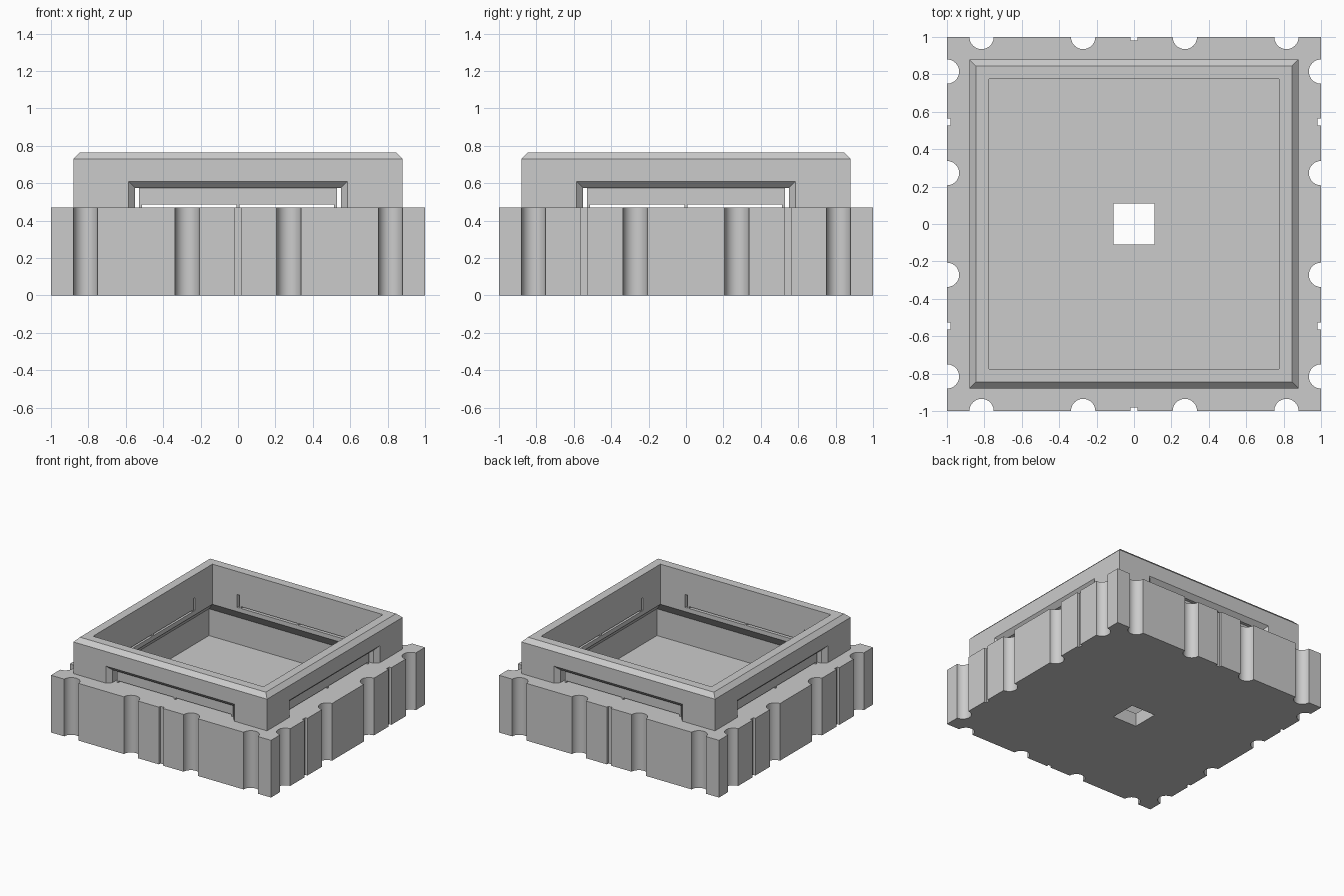
import bpy, bmesh, math
from mathutils import Matrix, Vector

cube = bpy.data.objects.get("Cube")
if cube:
    bpy.data.objects.remove(cube, do_unlink=True)

GREY = (0.6, 0.6, 0.6, 1)
mat = bpy.data.materials.new("plain grey")
mat.use_nodes = True
mat.diffuse_color = GREY
mat.node_tree.nodes["Principled BSDF"].inputs["Base Color"].default_value = GREY

DECK = 0.47      # height of the lower block
INNER = 0.775    # half width of the opening
QUARTERS = [Matrix.Rotation(i * math.pi / 2, 4, 'Z') for i in range(4)]


def loft(bm, rings):
    """Closed solid through a stack of four-cornered rings."""
    loops = [[bm.verts.new(p) for p in ring] for ring in rings]
    faces = [bm.faces.new(loops[0][::-1]), bm.faces.new(loops[-1])]
    for a, b in zip(loops, loops[1:]):
        for i in range(4):
            j = (i + 1) % 4
            faces.append(bm.faces.new((a[i], a[j], b[j], b[i])))
    bmesh.ops.recalc_face_normals(bm, faces=faces)


def square(h, z):
    return [(-h, -h, z), (h, -h, z), (h, h, z), (-h, h, z)]


def box(bm, x0, x1, y0, y1, z0, z1, turn=Matrix()):
    loft(bm, [[turn @ Vector(p) for p in
               ((x0, y0, z), (x1, y0, z), (x1, y1, z), (x0, y1, z))] for z in (z0, z1)])


def finish(bm, name):
    mesh = bpy.data.meshes.new(name)
    bm.to_mesh(mesh)
    bm.free()
    mesh.materials.append(mat)
    ob = bpy.data.objects.new(name, mesh)
    bpy.context.collection.objects.link(ob)
    return ob


def activate(ob):
    bpy.ops.object.select_all(action='DESELECT')
    ob.select_set(True)
    bpy.context.view_layer.objects.active = ob


def cut(ob, cutter):
    cutter.hide_render = True
    mod = ob.modifiers.new("cut", 'BOOLEAN')
    mod.operation = 'DIFFERENCE'
    mod.solver = 'EXACT'
    mod.object = cutter
    activate(ob)
    bpy.ops.object.modifier_apply(modifier=mod.name)
    bpy.data.objects.remove(cutter, do_unlink=True)


# Stepped body: block with a raised, chamfered rim
bm = bmesh.new()
loft(bm, [square(1, 0), square(1, DECK), square(0.88, DECK),
          square(0.88, 0.73), square(0.845, 0.765)])
body = finish(bm, "housing")

# Cavity, wider below with a sloping overhang
bm = bmesh.new()
loft(bm, [square(0.88, 0.11), square(0.88, 0.33),
          square(INNER, 0.435), square(INNER, 0.9)])
cut(body, finish(bm, "cavity_cutter"))

# Floor hole, edge notches and rim windows
bm = bmesh.new()
box(bm, -0.11, 0.11, -0.11, 0.11, -0.1, 0.2)
for side, turn in enumerate(QUARTERS):
    for x in (-0.815, -0.272, 0.272, 0.815):
        bmesh.ops.create_cone(bm, cap_ends=True, segments=48, radius1=0.065,
                              radius2=0.065, depth=1,
                              matrix=turn @ Matrix.Translation((x, -1, 0.2)))
    for x in ((-0.545, 0.545) if side % 2 else (0,)):
        box(bm, x - 0.018, x + 0.018, -1.1, -0.98, -0.1, 0.6, turn)
    loft(bm, [[turn @ Vector(p) for p in
               ((-h, y, DECK), (h, y, DECK), (h, y, top), (-h, y, top))]
              for y, h, top in ((-0.89, 0.595, 0.62), (-0.845, 0.55, 0.575),
                                (-0.74, 0.55, 0.575))])
cut(body, finish(bm, "detail_cutter"))
activate(body)
bpy.ops.object.shade_smooth_by_angle(angle=math.radians(30))

# Hanging panels in the windows, each standing on three small feet
for name, turn in zip(("front", "left", "back", "right"), QUARTERS):
    bm = bmesh.new()
    box(bm, -0.528, 0.528, -0.82, -INNER, 0.485, 0.575, turn)
    for x in (-0.521, 0, 0.521):
        box(bm, x - 0.007, x + 0.007, -0.82, -INNER, DECK, 0.485, turn)
    finish(bm, name + "_window_panel")
